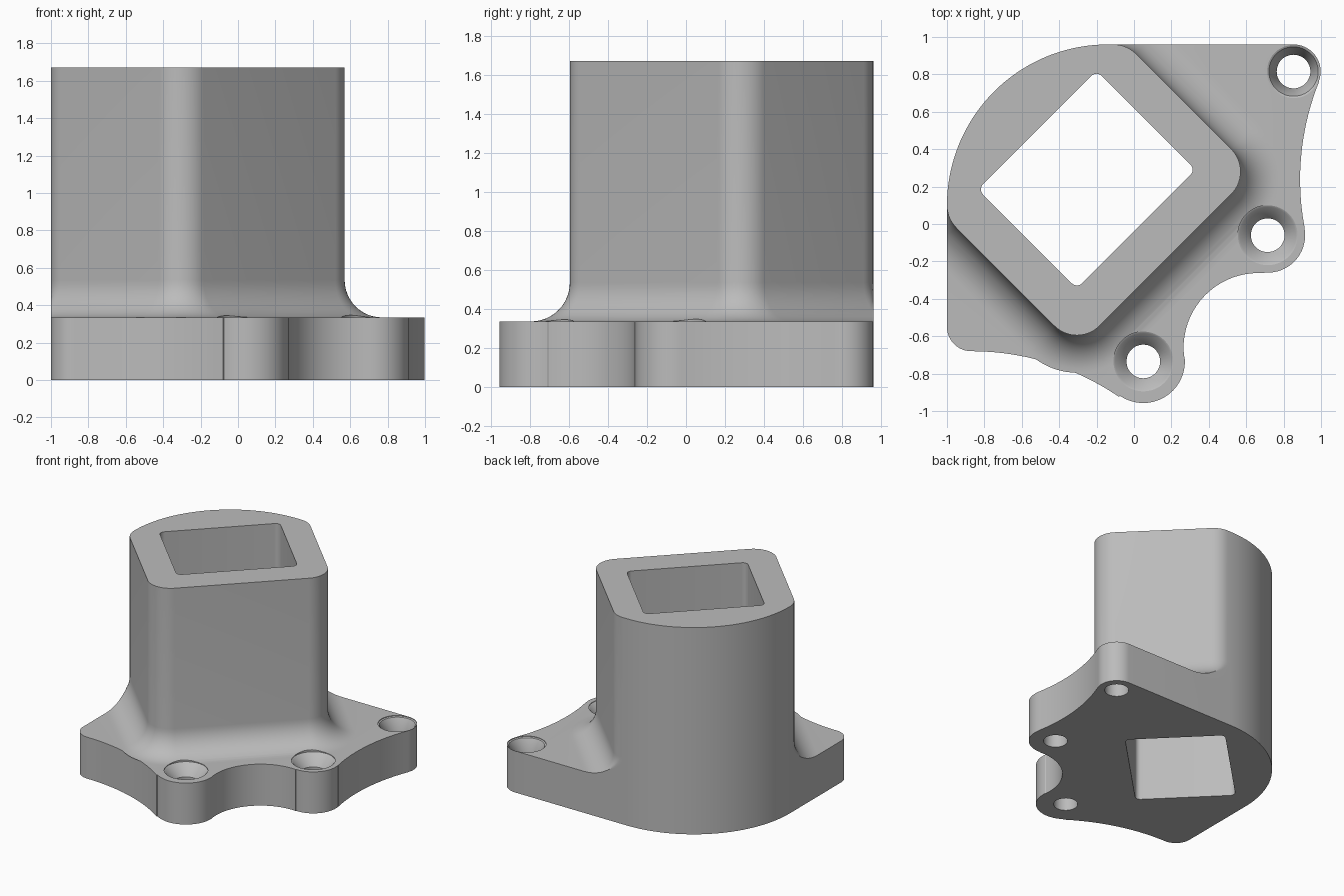
import bpy, bmesh, math

if "Cube" in bpy.data.objects:
    bpy.data.objects.remove(bpy.data.objects["Cube"])

PLATE_TOP, COLUMN_TOP, FILLET = 0.335, 1.67, 0.2


def arc(cx, cy, r, a0, a1, step=5):
    """Points on an arc, angles in degrees."""
    n = max(6, round(abs(a1 - a0) / step))
    angles = [math.radians(a0 + (a1 - a0) * i / n) for i in range(n + 1)]
    return [(cx + r * math.cos(a), cy + r * math.sin(a)) for a in angles]


def tidy(points):
    """Drop repeated neighbouring points."""
    return [p for i, p in enumerate(points) if math.dist(p, points[i - 1]) > 1e-4]


def loft(name, rings):
    """Closed solid from stacked rings of (points, z)."""
    bm = bmesh.new()
    loops = [[bm.verts.new((x, y, z)) for x, y in pts] for pts, z in rings]
    for low, high in zip(loops, loops[1:]):
        for i in range(len(low)):
            bm.faces.new((low[i - 1], low[i], high[i], high[i - 1]))
    bm.faces.new(loops[0][::-1])
    bm.faces.new(loops[-1])
    bmesh.ops.recalc_face_normals(bm, faces=bm.faces)
    mesh = bpy.data.meshes.new(name)
    bm.to_mesh(mesh)
    bm.free()
    obj = bpy.data.objects.new(name, mesh)
    bpy.context.collection.objects.link(obj)
    return obj


def boolean(target, tool, operation):
    """Apply a boolean and remove the tool."""
    bpy.context.view_layer.objects.active = target
    mod = target.modifiers.new(operation, 'BOOLEAN')
    mod.object, mod.operation, mod.solver = tool, operation, 'EXACT'
    bpy.ops.object.modifier_apply(modifier=mod.name)
    bpy.data.objects.remove(tool)


# Large rounded back shared by the plate and the column
back = arc(-0.14, 0.10, 0.86, 90, 180, 2.5)

# Flange plate with three screw lobes joined by hollow curves
outline = tidy(
    arc(-0.87, -0.55, 0.13, 180, 270)
    + arc(-0.87, -2.08, 1.40, 90, 55.7, 2.5)
    + arc(0.05, -0.735, 0.222, 235.7, 366.3)
    + arc(0.665, -0.662, 0.40, 186.3, 85.25)
    + arc(0.715, -0.06, 0.20, -94.75, 10.7)
    + arc(2.288, 0.238, 1.40, 190.7, 158.1, 2.5)
    + arc(0.853, 0.815, 0.145, -21.9, 90)
    + back)
mount = loft("flanged_socket", [(outline, 0), (outline, PLATE_TOP)])


def column_ring(d):
    """Column section grown by d, kept inside the flat plate sides."""
    def clip(points):
        out = []
        for x, y in points:
            if y > 0.96:
                x, y = x + y - 0.96, 0.96
            if x < -1:
                x, y = -1, x + y + 1
            out.append((x, y))
        return out
    r = 0.17 + d
    return (clip(arc(-0.305, -0.425, r, 225, 315)) + clip(arc(0.40, 0.28, r, -45, 45))
            + clip(arc(-0.11, 0.79, r, 45, 90)) + back
            + clip(arc(-0.83, 0.10, r, 180, 225))[1:])


# Column with a hollow fillet flaring into the plate
rings = []
for i in range(13):
    t = math.radians(90 * i / 12)
    rings.append((column_ring(FILLET * (1 - math.sin(t))),
                  PLATE_TOP + FILLET * (1 - math.cos(t))))
rings.append((column_ring(0), COLUMN_TOP))
boolean(mount, loft("column", rings), 'UNION')

# Square socket through the full height
k = 0.04 * math.sqrt(2)
socket = (arc(-0.305, -0.345 + k, 0.04, 225, 315, 15) + arc(0.33 - k, 0.29, 0.04, -45, 45, 15)
          + arc(-0.2, 0.82 - k, 0.04, 45, 135, 15) + arc(-0.835 + k, 0.185, 0.04, 135, 225, 15))
boolean(mount, loft("socket_cutter", [(socket, -0.1), (socket, 2)]), 'DIFFERENCE')

# Countersunk screw holes
for x, y, rim in ((0.05, -0.735, 0.16), (0.715, -0.06, 0.16), (0.853, 0.815, 0.142)):
    steps = ((0.09, -0.1), (0.09, 0.24), (rim - 0.01, 0.325), (rim, 0.33), (rim, 0.5))
    cutter = loft("screw_cutter", [(arc(x, y, r, 0, 360, 7.5)[:-1], z) for r, z in steps])
    boolean(mount, cutter, 'DIFFERENCE')

# Plain grey finish
grey = bpy.data.materials.new("grey")
grey.diffuse_color = (0.5, 0.5, 0.5, 1)
grey.use_nodes = True
grey.node_tree.nodes["Principled BSDF"].inputs["Base Color"].default_value = grey.diffuse_color
mount.data.materials.clear()
mount.data.materials.append(grey)
for face in mount.data.polygons:
    face.material_index = 0
bpy.context.view_layer.objects.active = mount
mount.select_set(True)
bpy.ops.object.shade_smooth_by_angle(angle=math.radians(30))
